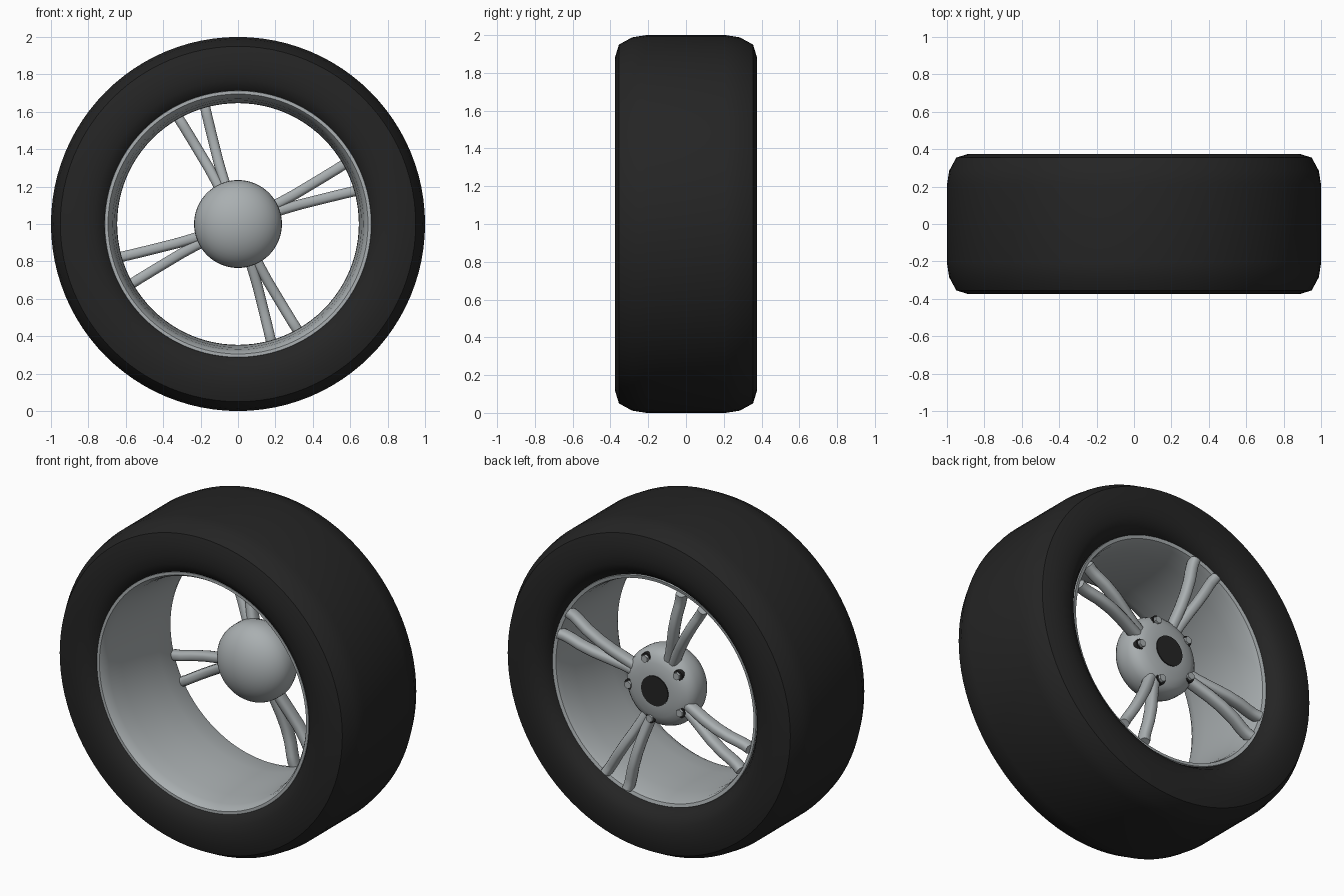
import bpy
import bmesh
from math import radians, pi, cos, sin
from mathutils import Vector, Matrix

cube = bpy.data.objects.get("Cube")
if cube:
    bpy.data.objects.remove(cube)

AXLE = Vector((0, 0, 1))


def material(name, colour):
    m = bpy.data.materials.new(name)
    m.use_nodes = True
    m.diffuse_color = (*colour, 1)
    m.node_tree.nodes["Principled BSDF"].inputs["Base Color"].default_value = (*colour, 1)
    return m


rubber = material("black rubber", (0.018, 0.018, 0.018))
alloy = material("grey alloy", (0.40, 0.43, 0.44))


def finish(bm, name, mat, angle=40):
    """Turn a bmesh into a smooth shaded object."""
    bmesh.ops.remove_doubles(bm, verts=bm.verts, dist=1e-5)
    bmesh.ops.recalc_face_normals(bm, faces=bm.faces)
    mesh = bpy.data.meshes.new(name)
    bm.to_mesh(mesh)
    bm.free()
    mesh.materials.append(mat)
    ob = bpy.data.objects.new(name, mesh)
    bpy.context.collection.objects.link(ob)
    bpy.ops.object.select_all(action="DESELECT")
    ob.select_set(True)
    bpy.context.view_layer.objects.active = ob
    bpy.ops.object.shade_smooth_by_angle(angle=radians(angle))
    return ob


def lathe(name, profile, mat, closed=False, steps=96, angle=40):
    """Spin a profile of (radius, y) points about the axle."""
    bm = bmesh.new()
    verts = [bm.verts.new((r, y, 1)) for r, y in profile]
    pairs = list(zip(verts, verts[1:]))
    if closed:
        pairs.append((verts[-1], verts[0]))
    edges = [bm.edges.new(p) for p in pairs]
    bmesh.ops.spin(bm, geom=verts + edges, cent=AXLE, axis=(0, 1, 0),
                   angle=2 * pi, steps=steps)
    return finish(bm, name, mat, angle)


def polar(r, degrees, y):
    a = radians(degrees)
    return Vector((r * cos(a), y, 1 + r * sin(a)))


# Tyre: half a cross-section mirrored across the wheel's middle plane
half = [(0.685, 0.295), (0.72, 0.345), (0.77, 0.37), (0.82, 0.375), (0.885, 0.375),
        (0.95, 0.355), (0.988, 0.285), (1.0, 0.21)]
lathe("tyre", half + [(r, -y) for r, y in reversed(half)], rubber, closed=True)

# Rim: barrel with a rolled lip at each end
lathe("rim", [(0.70, -0.29), (0.718, -0.32), (0.712, -0.338), (0.695, -0.338),
              (0.682, -0.318), (0.672, -0.28), (0.66, -0.18), (0.648, 0.0),
              (0.646, 0.15), (0.655, 0.27), (0.664, 0.30), (0.684, 0.305),
              (0.69, 0.27), (0.675, 0.0)], alloy, closed=True)

# Hub: domed inner side and chamfered outer face
dome = [(0.235 * sin(radians(t)), 0.17 - 0.165 * cos(radians(t))) for t in range(0, 91, 9)]
lathe("hub", dome + [(0.235, 0.215), (0.222, 0.25), (0.20, 0.272), (0.16, 0.288),
                     (0.10, 0.297), (0.0, 0.297)], alloy, steps=64)

# Centre cap
lathe("centre_cap", [(0.09, 0.29), (0.09, 0.303), (0, 0.303)], rubber, steps=48)


# Lug nuts, each in a dark seat
def disc_along_y(name, centre, radius, depth, sides, mat):
    bm = bmesh.new()
    bmesh.ops.create_cone(bm, cap_ends=True, segments=sides, radius1=radius,
                          radius2=radius, depth=depth,
                          matrix=Matrix.Translation(centre) @ Matrix.Rotation(pi / 2, 4, "X"))
    return finish(bm, name, mat, 35)


for i in range(5):
    a = -5 + 72 * i
    disc_along_y(f"lug_seat_{i + 1}", polar(0.187, a, 0.266), 0.031, 0.03, 20, rubber)
    disc_along_y(f"lug_nut_{i + 1}", polar(0.187, a, 0.272), 0.023, 0.05, 6, alloy)


# Spokes: rounded bars swept from the hub to the rim
def spoke(name, path):
    bm = bmesh.new()
    rings = []
    for i, p in enumerate(path):
        t = (path[min(i + 1, len(path) - 1)] - path[max(i - 1, 0)]).normalized()
        side = t.cross(Vector((0, 1, 0))).normalized()
        out = side.cross(t)
        ring = []
        for k in range(12):
            a = 2 * pi * (k + 0.5) / 12
            c, s = cos(a), sin(a)
            u = abs(c) ** 0.7 * (1 if c > 0 else -1)
            v = abs(s) ** 0.7 * (1 if s > 0 else -1)
            ring.append(bm.verts.new(p + side * u * 0.028 + out * v * 0.036))
        rings.append(ring)
    for a, b in zip(rings, rings[1:]):
        for k in range(12):
            n = (k + 1) % 12
            bm.faces.new((a[k], a[n], b[n], b[k]))
    bm.faces.new(rings[0])
    bm.faces.new(rings[-1])
    return finish(bm, name, alloy, 45)


# (radius, angle away from the pair's middle, y)
route = [(0.17, 5.0, 0.235), (0.25, 4.6, 0.25), (0.34, 5.0, 0.272), (0.43, 5.7, 0.29),
         (0.52, 6.2, 0.296), (0.59, 6.5, 0.29), (0.63, 6.7, 0.29), (0.668, 6.8, 0.298)]
for pair in range(4):
    middle = 22.5 + 90 * pair
    for label, sign in (("a", -1), ("b", 1)):
        spoke(f"spoke_{pair + 1}{label}",
              [polar(r, middle + sign * d, y) for r, d, y in route])
